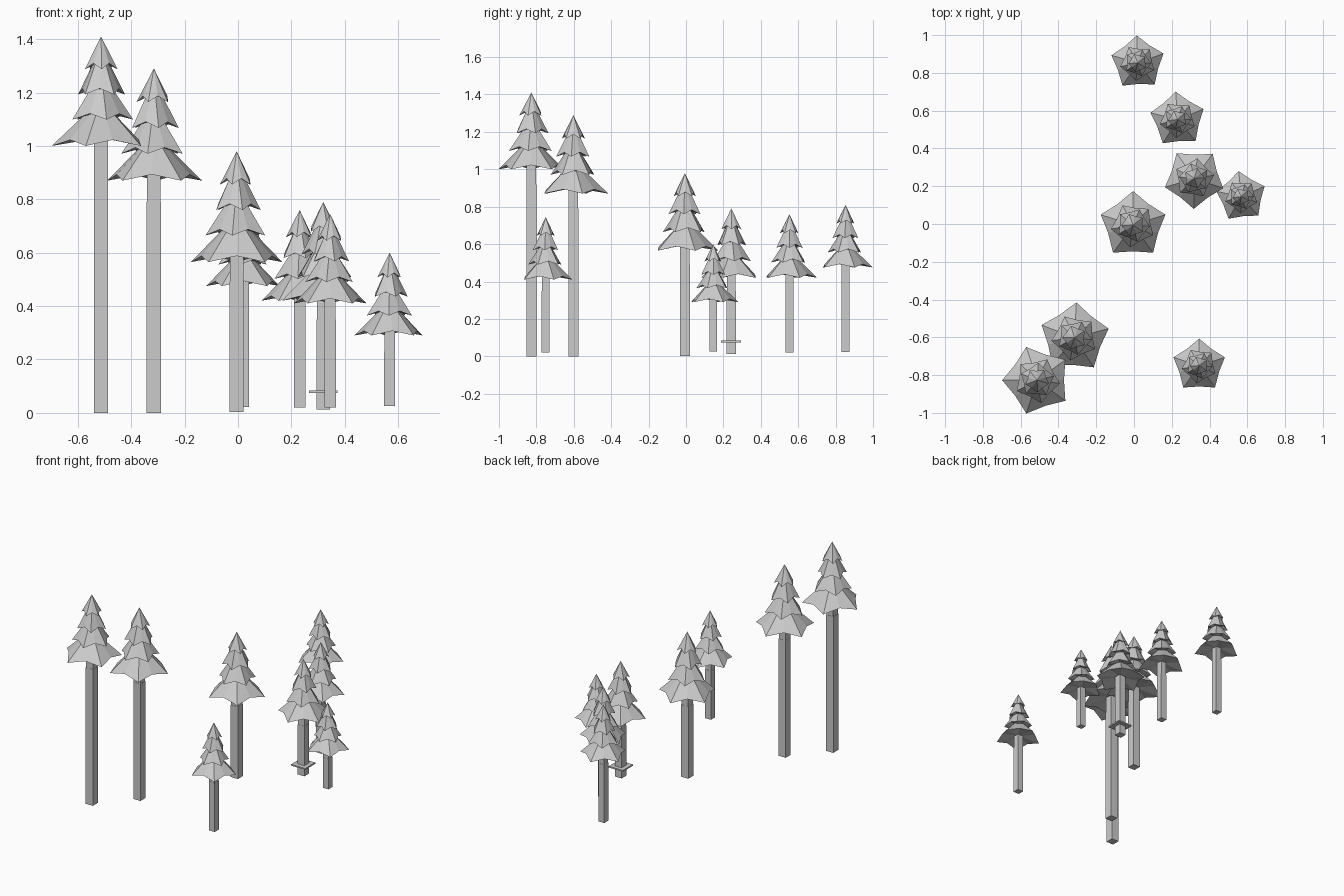
import bpy, bmesh, math

if "Cube" in bpy.data.objects:
    bpy.data.objects.remove(bpy.data.objects["Cube"])

grey = bpy.data.materials.new("light_grey")
grey.diffuse_color = (0.6, 0.6, 0.6, 1)
grey.use_nodes = True
grey.node_tree.nodes["Principled BSDF"].inputs["Base Color"].default_value = grey.diffuse_color


def finish(name, bm):
    bmesh.ops.recalc_face_normals(bm, faces=bm.faces)
    mesh = bpy.data.meshes.new(name)
    bm.to_mesh(mesh)
    bm.free()
    mesh.materials.append(grey)
    obj = bpy.data.objects.new(name, mesh)
    bpy.context.collection.objects.link(obj)
    return obj


def box(name, x, y, z0, z1, width):
    bm = bmesh.new()
    bmesh.ops.create_cube(bm, size=1)
    for v in bm.verts:
        v.co = (x + v.co.x * width, y + v.co.y * width,
                z0 + (v.co.z + 0.5) * (z1 - z0))
    return finish(name, bm)


# Tiers: top and bottom (fraction of foliage height from the apex),
# waist radius and tip radius (fraction of skirt radius), turn in degrees
TIERS = [
    (0.00, 0.30, 0.00, 0.35, 20),
    (0.25, 0.53, 0.18, 0.50, 50),
    (0.48, 0.76, 0.24, 0.66, 28),
    (0.71, 1.00, 0.32, 1.00, 0),
]


def foliage(name, x, y, top, bottom, radius, turn):
    bm = bmesh.new()
    h = top - bottom
    for t0, t1, r0, r1, twist in TIERS:
        z0, z1 = top - t0 * h, top - t1 * h
        upper, lower = [], []
        # Alternate drooping tips and raised valleys around the star
        for i in range(10):
            a = math.radians(turn + twist + 36 * i)
            c, s = math.cos(a) * radius, math.sin(a) * radius
            tip = i % 2 == 0
            r = r1 if tip else r1 * 0.77
            z = z1 if tip else z1 + 0.055 * h
            lower.append(bm.verts.new((x + c * r, y + s * r, z)))
            if r0:
                w = r0 if tip else r0 * 0.85
                upper.append(bm.verts.new((x + c * w, y + s * w, z0)))
        apex = bm.verts.new((x, y, z0))
        base = bm.verts.new((x, y, z1 + 0.075 * h))
        for i in range(10):
            j = (i + 1) % 10
            if r0:
                bm.faces.new((lower[i], lower[j], upper[j], upper[i]))
                bm.faces.new((upper[i], upper[j], apex))
            else:
                bm.faces.new((lower[i], lower[j], apex))
            bm.faces.new((lower[j], lower[i], base))
    return finish(name, bm)


# x, y, apex, skirt bottom, trunk joint, trunk foot, skirt radius, width, turn
TREES = [
    (-0.513, -0.827, 1.41, 1.00, 0.92, 0.000, 0.185, 0.054, 36),
    (-0.315, -0.602, 1.29, 0.87, 0.79, 0.000, 0.187, 0.054, 15),
    (-0.005, -0.006, 0.98, 0.565, 0.49, 0.003, 0.180, 0.053, 18),
    (0.319, 0.242, 0.79, 0.42, 0.35, 0.012, 0.162, 0.050, 53),
    (0.568, 0.145, 0.60, 0.29, 0.23, 0.025, 0.135, 0.041, 24),
    (0.231, 0.553, 0.76, 0.42, 0.35, 0.020, 0.148, 0.044, 22),
    (0.020, 0.853, 0.81, 0.475, 0.415, 0.022, 0.145, 0.043, 20),
    (0.345, -0.750, 0.745, 0.41, 0.35, 0.020, 0.143, 0.043, 18),
]

for n, (x, y, top, skirt, joint, foot, r, w, turn) in enumerate(TREES, 1):
    box(f"trunk_{n}", x, y, foot, joint, w)
    box(f"upper_trunk_{n}", x, y, joint, skirt + 0.05, w * 0.95)
    foliage(f"foliage_{n}", x, y, top, skirt, r, turn)

# Square collar low on one trunk
box("trunk_collar", 0.319, 0.24, 0.075, 0.084, 0.106)
